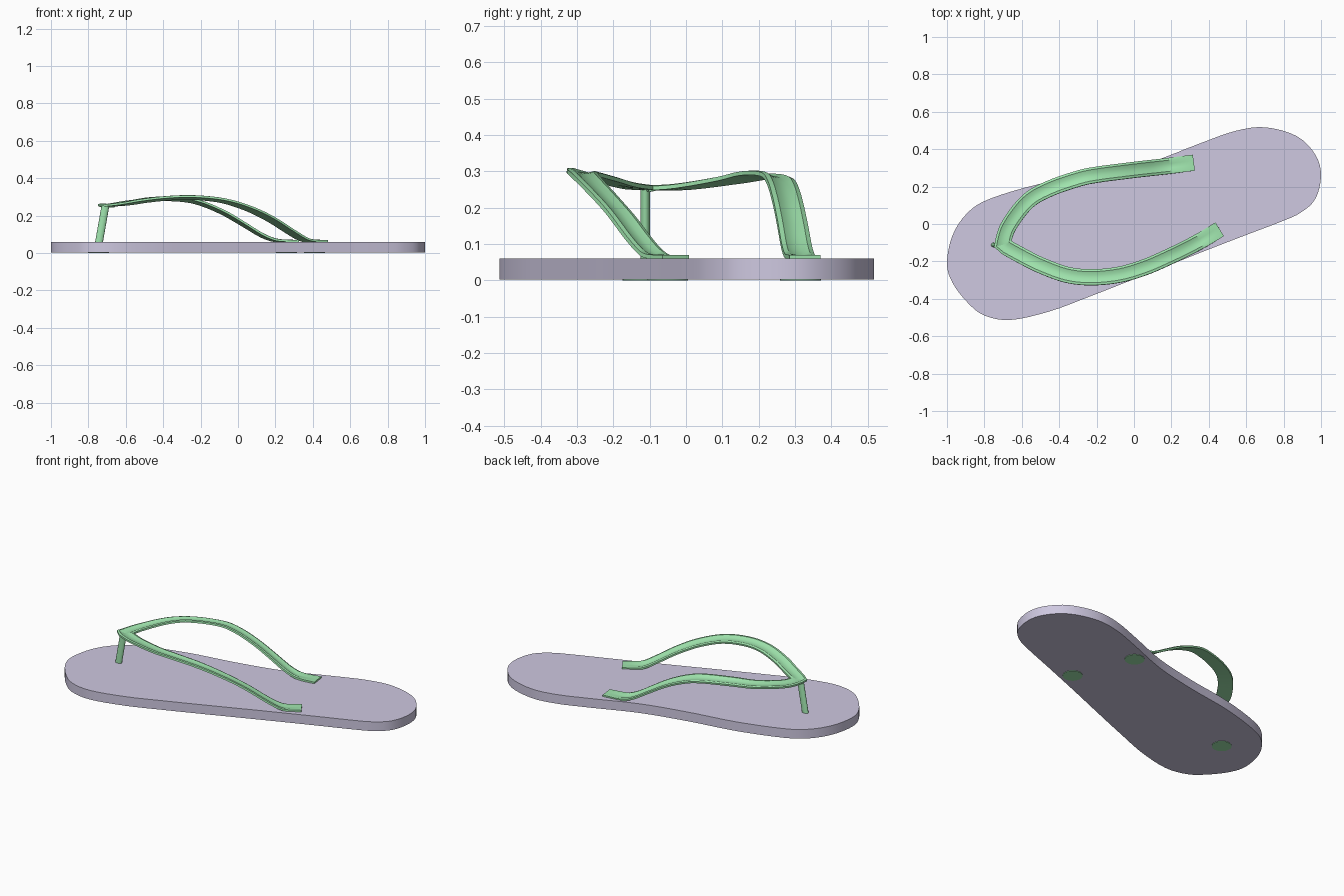
import bpy, bmesh, math
from mathutils import Vector

if "Cube" in bpy.data.objects:
    bpy.data.objects.remove(bpy.data.objects["Cube"])


def material(name, color):
    m = bpy.data.materials.new(name)
    m.diffuse_color = color
    m.use_nodes = True
    m.node_tree.nodes["Principled BSDF"].inputs["Base Color"].default_value = m.diffuse_color
    return m


LILAC = material("lilac_foam", (0.62, 0.58, 0.75, 1))
GREEN = material("green_rubber", (0.35, 0.78, 0.42, 1))


def finish(bm, name, mat):
    bmesh.ops.recalc_face_normals(bm, faces=bm.faces)
    me = bpy.data.meshes.new(name)
    bm.to_mesh(me)
    bm.free()
    ob = bpy.data.objects.new(name, me)
    bpy.context.collection.objects.link(ob)
    me.materials.append(mat)
    me.shade_smooth()
    me.set_sharp_from_angle(angle=math.radians(35))
    return ob


def spline(points, steps, closed=False):
    # smooth curve through the given points
    p = [Vector(q) for q in points]
    n = len(p)
    out = []
    for i in range(n if closed else n - 1):
        if closed:
            a, b, c, d = (p[(i + k) % n] for k in (-1, 0, 1, 2))
        else:
            b, c = p[i], p[i + 1]
            a = p[i - 1] if i else 2 * b - c
            d = p[i + 2] if i + 2 < n else 2 * c - b
        for s in range(steps):
            t = s / steps
            out.append(0.5 * (2 * b + (c - a) * t + (2 * a - 5 * b + 4 * c - d) * t * t
                              + (3 * b - a - 3 * c + d) * t ** 3))
    return out if closed else out + [p[-1]]


def skin(bm, rings):
    # join rings of points into a closed solid
    vs = [[bm.verts.new(q) for q in r] for r in rings]
    n = len(vs[0])
    for r0, r1 in zip(vs, vs[1:]):
        for i in range(n):
            j = (i + 1) % n
            bm.faces.new((r0[i], r0[j], r1[j], r1[i]))
    bm.faces.new(vs[0])
    bm.faces.new(vs[-1])


# foot-shaped sole, extruded from its outline
outline = [(-1, -.21), (-.97, -.06), (-.89, .06), (-.77, .135), (-.5, .215), (-.2, .265),
           (.085, .33), (.35, .43), (.54, .497), (.7, .517), (.87, .47), (.97, .37),
           (1, .26), (.97, .135), (.89, .06), (.78, .01), (.57, -.07), (.3, -.175),
           (0, -.295), (-.235, -.387), (-.45, -.467), (-.66, -.513), (-.8, -.489),
           (-.89, -.42), (-.97, -.315)]
loop = spline([(x, y, 0) for x, y in outline], 4, True)
bm = bmesh.new()
skin(bm, [[q + Vector((0, 0, z)) for q in loop] for z in (.003, .06)])
finish(bm, "sole", LILAC)

# strap cross-section: shallow channel on top, flat underneath (side, up)
SECTION = [(-.043, -.007), (.043, -.007), (.043, .004), (.03, .007), (.012, -.001),
           (-.012, -.001), (-.03, .007), (-.043, .004)]


def strap(name, path, inner_side):
    c = spline(path, 5)
    rings = []
    for i, q in enumerate(c):
        t = (c[min(i + 1, len(c) - 1)] - c[max(i - 1, 0)]).normalized()
        side = t.cross(Vector((0, 0, 1))).normalized()
        up = side.cross(t)
        # lean the band toward -y in the middle of its length
        tilt = math.radians(10) * math.sin(math.pi * i / (len(c) - 1))
        if side.y > 0:
            tilt = -tilt
        side, up = (side * math.cos(tilt) + up * math.sin(tilt),
                    up * math.cos(tilt) - side * math.sin(tilt))
        if i == 0:  # mitred toe joint shared by both straps
            side, up = Vector((1.0, .25, -.1)) * inner_side, Vector((0, 0, 1))
        flat = min(1, (len(c) - 1 - i) / 8)  # groove fades out at the anchor
        rings.append([q + side * s + up * (u if u < -.005 else .004 + (u - .004) * flat)
                      for s, u in SECTION])
    bm = bmesh.new()
    skin(bm, rings)
    return finish(bm, name, GREEN)


strap("inner_strap", [(-.705, -.112, .254), (-.67, -.01, .258), (-.57, .12, .277),
                      (-.45, .19, .29), (-.29, .245, .287), (-.19, .265, .265),
                      (-.075, .28, .216), (.03, .293, .155), (.12, .303, .1),
                      (.18, .31, .074), (.23, .316, .066), (.32, .328, .066)], 1)
strap("outer_strap", [(-.705, -.112, .254), (-.6, -.17, .264), (-.5, -.22, .28),
                      (-.36, -.271, .295), (-.225, -.285, .297), (-.075, -.27, .28),
                      (.06, -.23, .238), (.176, -.18, .182), (.28, -.13, .116),
                      (.34, -.098, .08), (.385, -.073, .066), (.458, -.028, .066)], -1)

# leaning toe post
bm = bmesh.new()
skin(bm, [[(cx + .021 * math.cos(a), -.112 + .0135 * math.sin(a), z)
           for a in (math.tau * k / 24 for k in range(24))]
          for cx, z in ((-.753, .002), (-.709, .252))])
finish(bm, "toe_post", GREEN)

# round plugs under the sole
for name, x, y in (("toe_plug", -.745, -.118), ("inner_plug", .26, .315),
                   ("outer_plug", .41, -.05)):
    bm = bmesh.new()
    skin(bm, [[(x + .056 * math.cos(a), y + .056 * math.sin(a), z)
               for a in (math.tau * k / 32 for k in range(32))] for z in (0, .01)])
    finish(bm, name, GREEN)
